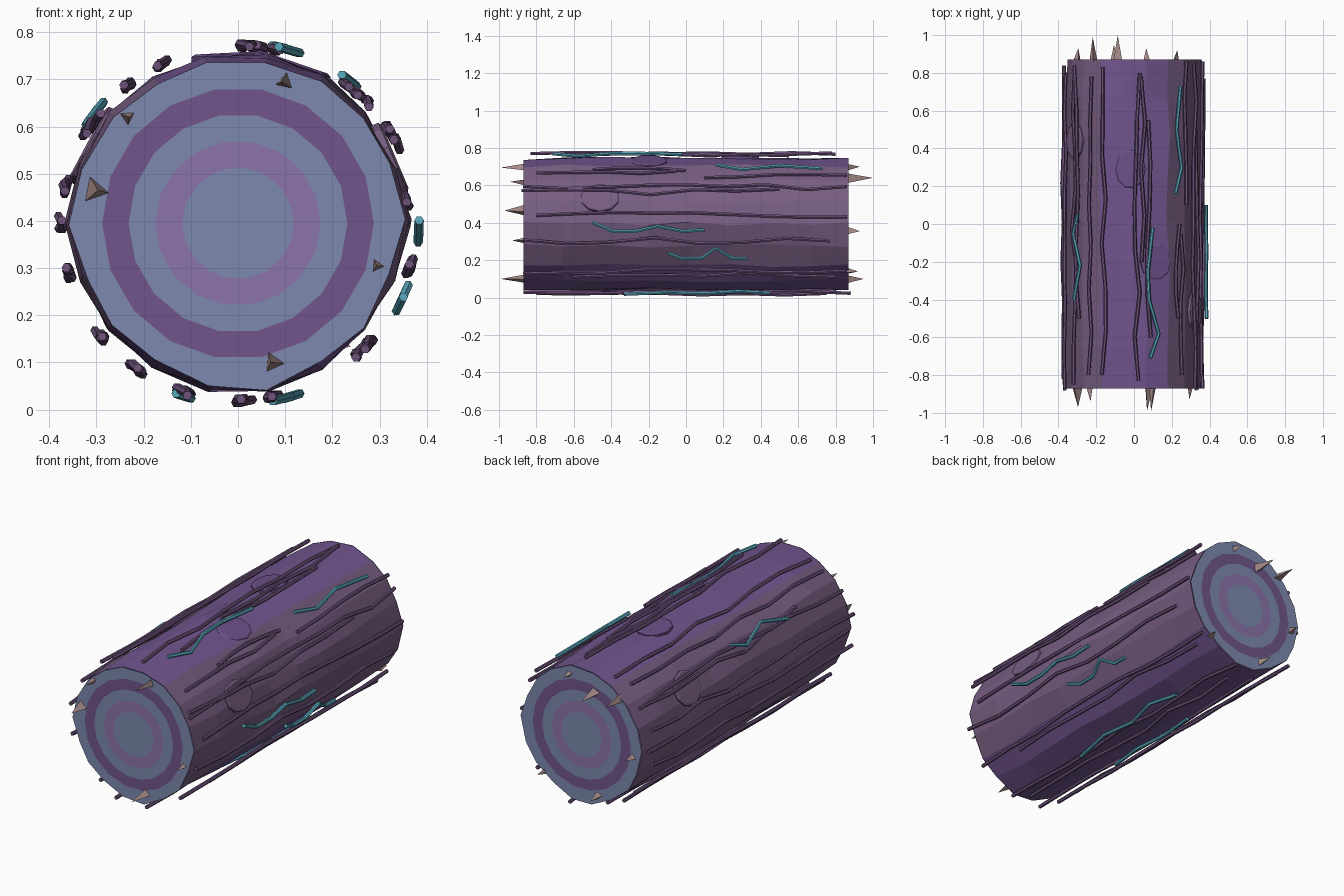
import bpy, bmesh, math, random
from mathutils import Vector

if "Cube" in bpy.data.objects:
    bpy.data.objects.remove(bpy.data.objects["Cube"])

random.seed(7)
CZ, HALF, N = 0.395, 0.87, 18


def material(name, rgb):
    m = bpy.data.materials.new(name)
    m.diffuse_color = (*rgb, 1)
    m.use_nodes = True
    m.node_tree.nodes["Principled BSDF"].inputs["Base Color"].default_value = m.diffuse_color
    return m


BARK = material("bark_grey_purple", (0.185, 0.11, 0.22))
MOSS = material("bark_purple", (0.165, 0.09, 0.27))
KNOT = material("knot_purple", (0.15, 0.08, 0.25))
RIDGE = material("ridge_purple", (0.155, 0.085, 0.20))
WOOD = material("wood_blue", (0.205, 0.25, 0.43))
RING = material("ring_purple", (0.165, 0.09, 0.26))
PALE = material("ring_pale", (0.26, 0.175, 0.41))
TEAL = material("glow_teal", (0.09, 0.36, 0.46))
SPLINTER = material("splinter_tan", (0.38, 0.26, 0.25))


def polar(deg, r, y):
    """Point around the log axis; angle runs from the top towards +x."""
    a = math.radians(deg)
    return Vector((r * math.sin(a), y, CZ + r * math.cos(a)))


def add(name, bm, mats):
    bmesh.ops.recalc_face_normals(bm, faces=bm.faces)
    me = bpy.data.meshes.new(name)
    bm.to_mesh(me)
    bm.free()
    for m in mats:
        me.materials.append(m)
    ob = bpy.data.objects.new(name, me)
    bpy.context.collection.objects.link(ob)
    return ob


# Bark: an uneven 18-sided barrel, purple on top and underneath
base = [0.357, 0.362, 0.355, 0.352, 0.362, 0.35, 0.348, 0.352, 0.358,
        0.358, 0.352, 0.353, 0.352, 0.36, 0.355, 0.355, 0.354, 0.358]
angles = [10 + 20 * i for i in range(N)]
ys = [-HALF, -0.66, -0.42, -0.2, 0.02, 0.24, 0.46, 0.67, HALF]
bm = bmesh.new()
rows = [[bm.verts.new(polar(a + random.uniform(-1.5, 1.5),
                            r + random.uniform(-0.009, 0.007)
                            - (0.005 if abs(y) == HALF else 0), y))
         for a, r in zip(angles, base)] for y in ys]
for r0, r1 in zip(rows, rows[1:]):
    for i in range(N):
        j = (i + 1) % N
        f = bm.faces.new((r0[i], r0[j], r1[j], r1[i]))
        mid = (angles[i] + 10) % 360
        f.material_index = int(min(mid, 360 - mid) < 30 or abs(mid - 180) < 50)
ends = [[v.co.copy() for v in rows[0]], [v.co.copy() for v in rows[-1]]]
add("bark", bm, [BARK, MOSS])

# Cut ends: concentric growth rings following the bark outline at the rim
for name, side, rim in (("front_cut_end", -1, ends[0]), ("back_cut_end", 1, ends[1])):
    bm = bmesh.new()
    y = side * (HALF + 0.003)
    loops = [[bm.verts.new((p.x, y, p.z)) for p in rim]]
    for r in (0.288, 0.232, 0.175, 0.118):
        loops.append([bm.verts.new(polar(a, r, y)) for a in angles])
    for k, (o, n) in enumerate(zip(loops, loops[1:])):
        for i in range(N):
            j = (i + 1) % N
            bm.faces.new((o[i], o[j], n[j], n[i])).material_index = (0, 1, 0, 2)[k]
    bm.faces.new(loops[-1])
    ob = add(name, bm, [WOOD, RING, PALE])
    if (ob.data.polygons[0].normal.y > 0) != (side > 0):
        ob.data.flip_normals()


def strand(name, pts, radius, mat):
    """Thin faceted tube through the given points."""
    cu = bpy.data.curves.new(name, 'CURVE')
    cu.dimensions = '3D'
    cu.bevel_depth, cu.bevel_resolution, cu.use_fill_caps = radius, 1, True
    sp = cu.splines.new('POLY')
    sp.points.add(len(pts) - 1)
    for p, co in zip(sp.points, pts):
        p.co = (*co, 1)
    sp.use_smooth = False
    cu.materials.append(mat)
    ob = bpy.data.objects.new(name, cu)
    bpy.context.collection.objects.link(ob)


# Bark ridges: angle, start y, end y
ridges = [(3, -0.83, 0.8), (8, -0.2, 0.78), (13, -0.6, 0.55), (39, -0.5, 0.0),
          (43, -0.8, -0.05), (46, 0.1, 0.86), (59, -0.87, 0.86), (63, -0.88, 0.5),
          (83, -0.8, 0.86), (104, -0.87, 0.77), (133, -0.87, 0.86), (137, -0.6, 0.8),
          (169, -0.87, 0.88), (178, -0.8, 0.75), (198, -0.87, 0.8), (215, -0.85, 0.85),
          (231, -0.8, 0.86), (253, -0.87, 0.8), (270, -0.82, 0.84), (282, -0.88, 0.8),
          (302, -0.85, 0.8), (306, -0.5, 0.84), (322, -0.8, 0.78), (334, -0.8, 0.83)]
for i, (a, y0, y1) in enumerate(ridges):
    n = max(4, round((y1 - y0) / 0.22))
    r = 0.362 if a == 83 else 0.377
    pts = [polar(a + random.uniform(-2.8, 2.8), r + random.uniform(-0.007, 0.004),
                 y0 + (y1 - y0) * k / n) for k in range(n + 1)]
    strand(f"bark_ridge_{i + 1}", pts, 0.010, RIDGE)

# Glowing cracks: zigzags of (angle, y)
cracks = [[(15, -0.02), (11, -0.25), (12, -0.4), (20, -0.58), (13, -0.71)],
          [(40, 0.73), (36, 0.5), (41, 0.3), (35, 0.16)],
          [(309, 0.05), (303, -0.05), (312, -0.22), (304, -0.4)],
          [(89, -0.5), (96, -0.39), (96, -0.27), (92, -0.15), (96, -0.02), (95, 0.1)],
          [(114, -0.1), (119, -0.02), (119, 0.08), (110, 0.16), (119, 0.25), (119, 0.33)],
          [(169, -0.33), (163, -0.1), (166, 0.1), (160, 0.28), (165, 0.45)],
          [(200, -0.3), (195, -0.1), (199, 0.1), (195, 0.3)]]
for i, c in enumerate(cracks):
    strand(f"glowing_crack_{i + 1}", [polar(a, 0.384, y) for a, y in c], 0.010, TEAL)

# Knots: flat, shallow plates lying on the bark
for i, (a, y, w, h, mat) in enumerate([(-3, 0.29, 0.08, 0.105, KNOT), (19, -0.2, 0.085, 0.1, KNOT),
                                       (298, 0.44, 0.09, 0.1, BARK), (67, -0.46, 0.08, 0.105, BARK)]):
    bm = bmesh.new()
    out = polar(a, 1, 0) - Vector((0, 0, CZ))
    tan = Vector((out.z, 0, -out.x))
    c = polar(a, 0.35, y)
    levels = [[bm.verts.new(c + tan * w * s * math.cos(t * math.tau / 10)
                            + Vector((0, h * s * math.sin(t * math.tau / 10), 0)) + out * d)
               for t in range(10)] for s, d in ((1, -0.02), (1, 0.007), (0.9, 0.012))]
    for lo, hi in zip(levels, levels[1:]):
        for t in range(10):
            u = (t + 1) % 10
            bm.faces.new((lo[t], lo[u], hi[u], hi[t]))
    bm.faces.new(levels[0][::-1])
    bm.faces.new(levels[-1])
    add(f"knot_{i + 1}", bm, [mat])

# Splinters on the broken ends: x, z, base radius, tip y
splinters = [(-0.305, 0.465, 0.034, -0.97), (0.1, 0.695, 0.022, -0.99), (0.295, 0.305, 0.018, -0.93),
             (0.075, 0.1, 0.026, -0.99), (-0.235, 0.62, 0.02, -0.94),
             (-0.08, 0.64, 0.03, 1.0), (-0.215, 0.64, 0.025, 0.99), (0.07, 0.7, 0.022, 0.93),
             (-0.3, 0.355, 0.025, 0.93), (0.22, 0.14, 0.02, 0.92), (-0.1, 0.1, 0.025, 0.95)]
for i, (x, z, r, tip) in enumerate(splinters):
    bm = bmesh.new()
    y, t0 = math.copysign(HALF - 0.01, tip), random.uniform(0, 6)
    ring = [bm.verts.new((x + r * math.cos(t0 + k * math.tau / 3), y,
                          z + r * math.sin(t0 + k * math.tau / 3))) for k in range(3)]
    top = bm.verts.new((x + random.uniform(-0.01, 0.01), tip, z))
    bm.faces.new(ring)
    for k in range(3):
        bm.faces.new((ring[k], ring[(k + 1) % 3], top))
    add(f"splinter_{i + 1}", bm, [SPLINTER])
